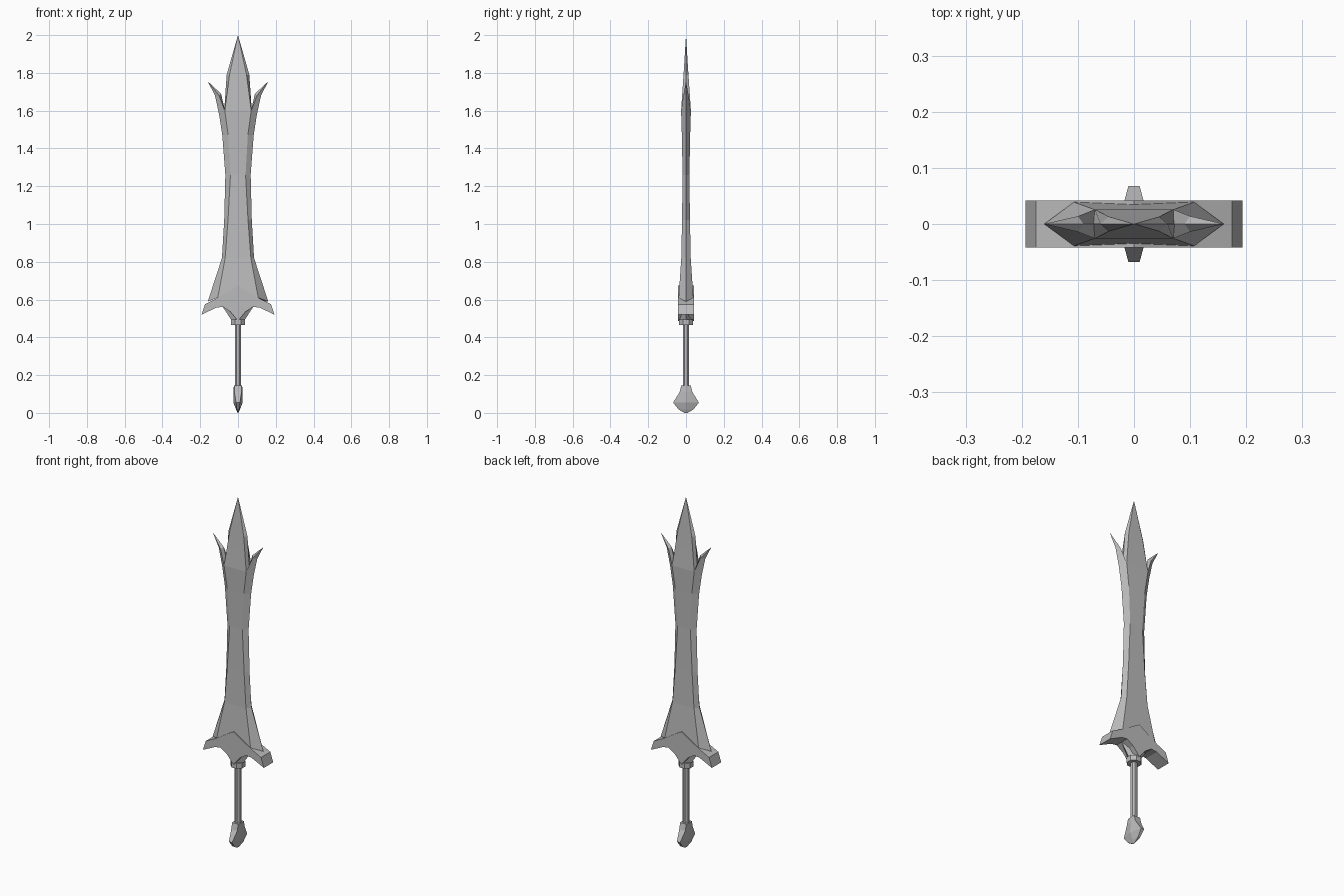
import bpy, math

cube = bpy.data.objects.get("Cube")
if cube:
    bpy.data.objects.remove(cube, do_unlink=True)

steel = bpy.data.materials.new("grey steel")
steel.use_nodes = True
GREY = (0.5, 0.5, 0.5, 1)
steel.diffuse_color = GREY
steel.node_tree.nodes["Principled BSDF"].inputs["Base Color"].default_value = GREY


def loft(name, rings):
    """Skin equal-sized rings of points and cap both ends."""
    n = len(rings[0])
    verts = [p for ring in rings for p in ring]
    faces = [tuple(range(n))[::-1], tuple(range(len(verts) - n, len(verts)))]
    for r in range(len(rings) - 1):
        for i in range(n):
            a, b = r * n + i, r * n + (i + 1) % n
            faces.append((a, b, b + n, a + n))
    mesh = bpy.data.meshes.new(name)
    mesh.from_pydata(verts, [], faces)
    mesh.validate()
    mesh.materials.append(steel)
    obj = bpy.data.objects.new(name, mesh)
    bpy.context.collection.objects.link(obj)
    bpy.ops.object.select_all(action="DESELECT")
    obj.select_set(True)
    bpy.context.view_layer.objects.active = obj
    bpy.ops.object.mode_set(mode="EDIT")
    bpy.ops.mesh.select_all(action="SELECT")
    bpy.ops.mesh.remove_doubles(threshold=0.0001)
    bpy.ops.mesh.normals_make_consistent(inside=False)
    bpy.ops.object.mode_set(mode="OBJECT")
    return obj


def blade_ring(z, edge, ridge, t, edge_z=None):
    ez = z if edge_z is None else edge_z
    return [(edge, 0, ez), (ridge, t, z), (-ridge, t, z),
            (-edge, 0, ez), (-ridge, -t, z), (ridge, -t, z)]


def tube(name, radius, z0, z1, sides=8):
    turn = [(i + 0.5) * math.tau / sides for i in range(sides)]
    return loft(name, [[(radius * math.cos(a), radius * math.sin(a), z)
                        for a in turn] for z in (z0, z1)])


# Waisted blade with bevelled edges
loft("blade", [blade_ring(*r) for r in (
    (0.61, 0.16, 0.107, 0.039, 0.59), (0.82, 0.085, 0.068, 0.025),
    (1.02, 0.073, 0.053, 0.021), (1.26, 0.067, 0.04, 0.018),
    (1.47, 0.083, 0.052, 0.022), (1.6, 0.1, 0.07, 0.026, 1.58))])
tip = loft("blade_tip", [blade_ring(*r) for r in (
    (1.6, 0.073, 0.07, 0.026), (1.79, 0.06, 0.045, 0.013), (2.0, 0, 0, 0))])
bpy.ops.object.shade_smooth_by_angle(angle=math.radians(12))

# Curved side prongs
for side, label in ((1, "left"), (-1, "right")):
    rings = []
    for (ox, oz), (rx, rz), (ix, iz), t in (
            ((0.1, 1.58), (0.07, 1.6), (0.068, 1.6), 0.026),
            ((0.122, 1.68), (0.1, 1.68), (0.09, 1.69), 0.014),
            ((0.16, 1.755), (0.16, 1.755), (0.16, 1.755), 0)):
        rings.append([(side * ox, 0, oz), (side * rx, t, rz),
                      (side * ix, 0, iz), (side * rx, -t, rz)])
    loft("prong_" + label, rings)

# Winged guard plate
half = [(0.04, 0.535), (0.08, 0.562), (0.115, 0.557), (0.193, 0.52),
        (0.175, 0.575), (0.115, 0.605)]
outline = ([(0, 0.487)] + half + [(0, 0.675)]
           + [(-x, z) for x, z in reversed(half)])
loft("guard", [[(x, y, z) for x, z in outline] for y in (-0.042, 0.042)])

# Diamond neck below the guard
loft("guard_neck", [[(x, 0, z), (0, y, z), (-x, 0, z), (0, -y, z)]
                    for x, y, z in ((0.032, 0.036, 0.487), (0.08, 0.041, 0.56))])

# Grip and collar
tube("collar", 0.039, 0.465, 0.495)
tube("grip", 0.018, 0.12, 0.47)

# Flared pommel, thick at the middle and thin at the rim
loft("pommel", [[(c, 0, z), (w, y, z), (-w, y, z),
                 (-c, 0, z), (-w, -y, z), (w, -y, z)]
                for z, c, w, y in (
                    (0.0, 0.001, 0.001, 0.008), (0.018, 0.01, 0.006, 0.04),
                    (0.055, 0.025, 0.01, 0.068), (0.11, 0.024, 0.019, 0.034),
                    (0.145, 0.022, 0.019, 0.025))])
